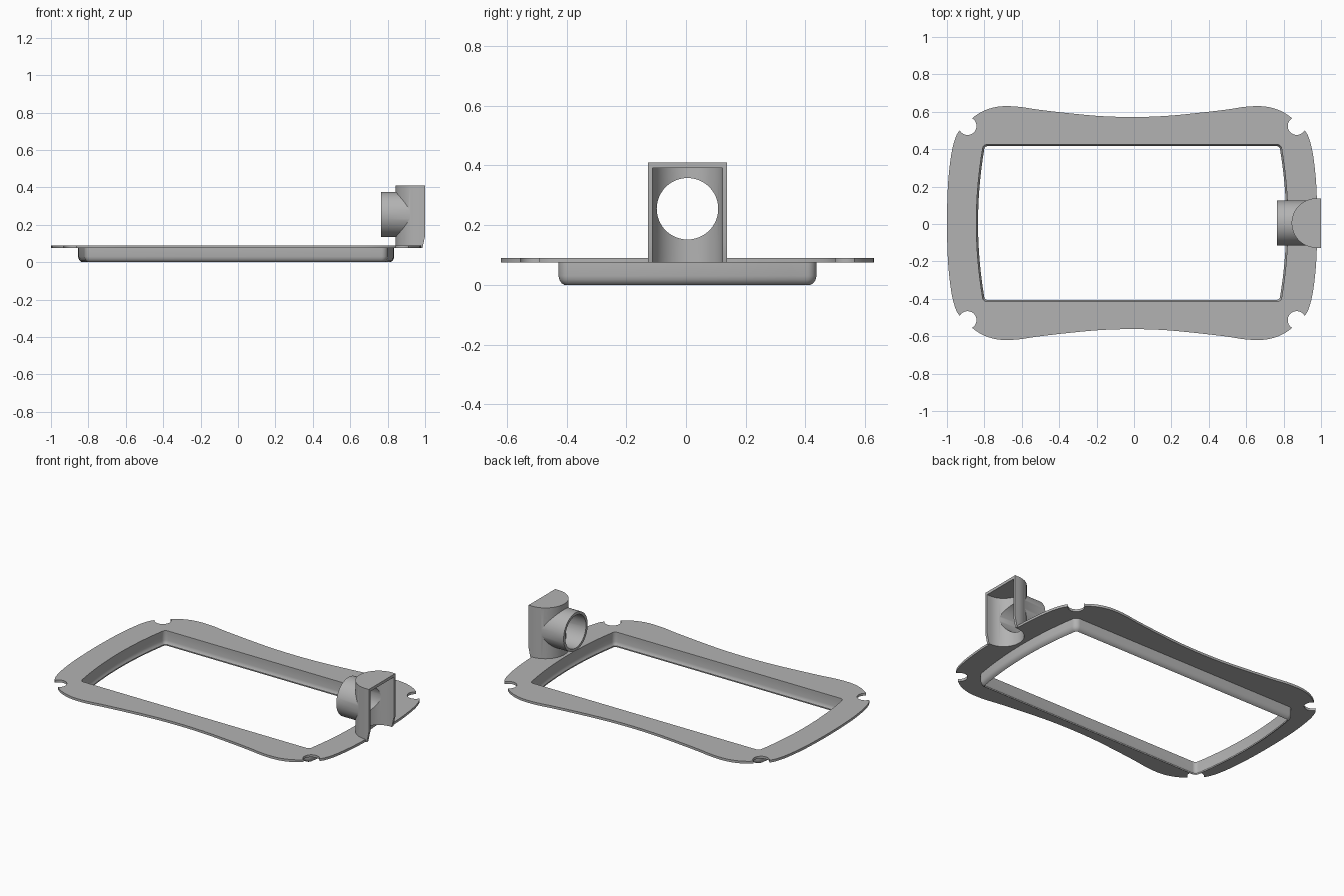
import bpy, bmesh, math
from mathutils import Vector

cube = bpy.data.objects.get("Cube")
if cube:
    bpy.data.objects.remove(cube, do_unlink=True)

CX, CY = -0.01, 0.005          # centre of the frame
PLATE_LOW, PLATE_TOP = 0.075, 0.09
PIPE_Z = 0.255

grey = bpy.data.materials.new("plain grey")
grey.use_nodes = True
grey.diffuse_color = (0.45, 0.45, 0.45, 1)
grey.node_tree.nodes["Principled BSDF"].inputs["Base Color"].default_value = (0.45, 0.45, 0.45, 1)


def make_object(name, bm):
    bmesh.ops.recalc_face_normals(bm, faces=bm.faces)
    mesh = bpy.data.meshes.new(name)
    bm.to_mesh(mesh)
    bm.free()
    mesh.materials.append(grey)
    obj = bpy.data.objects.new(name, mesh)
    bpy.context.collection.objects.link(obj)
    return obj


def prism(name, outline, low, high):
    bm = bmesh.new()
    face = bm.faces.new([bm.verts.new((x, y, low)) for x, y in outline])
    new = bmesh.ops.extrude_face_region(bm, geom=[face])["geom"]
    verts = [g for g in new if isinstance(g, bmesh.types.BMVert)]
    bmesh.ops.translate(bm, verts=verts, vec=(0, 0, high - low))
    return make_object(name, bm)


def pipe_rod(name, radius, x0, x1):
    circle = [(radius * math.cos(a), radius * math.sin(a))
              for a in (math.tau * i / 64 for i in range(64))]
    obj = prism(name, circle, 0, x1 - x0)
    for v in obj.data.vertices:
        x, y, z = v.co
        v.co = (x0 + z, CY + y, PIPE_Z + x)
    obj.data.flip_normals()
    bm = bmesh.new()
    bm.from_mesh(obj.data)
    bmesh.ops.recalc_face_normals(bm, faces=bm.faces)
    bm.to_mesh(obj.data)
    bm.free()
    return obj


def combine(target, tool, operation):
    mod = target.modifiers.new("boolean", 'BOOLEAN')
    mod.operation, mod.object, mod.solver = operation, tool, 'EXACT'
    bpy.context.view_layer.objects.active = target
    bpy.ops.object.modifier_apply(modifier=mod.name)
    bpy.data.objects.remove(tool, do_unlink=True)


def smooth(obj, degrees=30):
    bpy.ops.object.select_all(action='DESELECT')
    obj.select_set(True)
    bpy.context.view_layer.objects.active = obj
    bpy.ops.object.shade_smooth_by_angle(angle=math.radians(degrees))


def mirror_quarter(quarter):
    """Quarter from the +y axis to the +x axis, mirrored into a closed outline."""
    half = quarter + [(x, -y) for x, y in reversed(quarter[:-1])]
    full = half + [(-x, y) for x, y in reversed(half[1:-1])]
    return [(CX + x, CY + y) for x, y in full]


def spline(points, steps=5):
    pts = [Vector(p) for p in points]
    pts = [Vector((-pts[1].x, pts[1].y))] + pts + [Vector((pts[-2].x, -pts[-2].y))]
    out = []
    for a, b, c, d in zip(pts, pts[1:], pts[2:], pts[3:]):
        for i in range(steps):
            t = i / steps
            p = 0.5 * (2 * b + (c - a) * t + (2 * a - 5 * b + 4 * c - d) * t * t
                       + (3 * b - a - 3 * c + d) * t ** 3)
            out.append((p.x, p.y))
    return out + [tuple(pts[-2])]


def rim_outline(inset):
    """Rectangle with rounded corners and gently bowed short sides."""
    hy, corner, middle = 0.432 - inset, 0.812 - inset, 0.845 - inset
    r = 0.035 - inset * 0.8
    quarter = [(0, hy)]
    for i in range(9):
        a = math.pi / 2 * (1 - i / 8)
        quarter.append((corner - r + r * math.cos(a), hy - r + r * math.sin(a)))
    top = hy - r
    for i in range(1, 9):
        y = top * (1 - i / 8)
        quarter.append((middle - (middle - corner) * (y / top) ** 2, y))
    return mirror_quarter(quarter)


def d_shape(radius, flat_x, centre_x=0.975):
    arc = [(centre_x - radius * math.sin(a), CY + radius * math.cos(a))
           for a in (math.pi * i / 40 for i in range(41))]
    return [(flat_x, CY + radius)] + arc + [(flat_x, CY - radius)]


# Flange plate with waisted long sides
edge = spline([(0, 0.567), (0.17, 0.572), (0.335, 0.587), (0.5, 0.606), (0.6, 0.621),
               (0.68, 0.625), (0.74, 0.618), (0.80, 0.597), (0.853, 0.562),
               (0.923, 0.495), (0.95, 0.44), (0.968, 0.36), (0.982, 0.24),
               (0.988, 0.12), (0.99, 0)])
flange = prism("flange_plate", mirror_quarter(edge), PLATE_LOW, PLATE_TOP)
combine(flange, prism("opening", rim_outline(0.012), 0, 0.2), 'DIFFERENCE')

# Round corner notches
for sx in (-1, 1):
    for sy in (-1, 1):
        hole = [(CX + sx * 0.88 + 0.048 * math.cos(a), CY + sy * 0.519 + 0.048 * math.sin(a))
                for a in (math.tau * i / 40 for i in range(40))]
        combine(flange, prism("notch", hole, 0, 0.2), 'DIFFERENCE')
combine(flange, prism("socket_cut", d_shape(0.117, 1.1), 0, 0.2), 'DIFFERENCE')
smooth(flange)

# Thin rim below the flange, turned in at the bottom
profile = [(0, PLATE_LOW), (0, 0.03), (0.003, 0.017), (0.01, 0.006), (0.02, 0),
           (0.021, 0.008), (0.015, 0.017), (0.012, 0.03), (0.012, PLATE_LOW)]
bm = bmesh.new()
rings = [[bm.verts.new((x, y, z)) for x, y in rim_outline(inset)] for inset, z in profile]
count = len(rings[0])
for low, high in zip(rings, rings[1:] + rings[:1]):
    for i in range(count):
        j = (i + 1) % count
        bm.faces.new((low[i], low[j], high[j], high[i]))
rim = make_object("lower_rim", bm)
smooth(rim, 40)

# Half-round housing with a side pipe, open towards +x
housing = prism("pipe_housing", d_shape(0.132, 1.0), PLATE_LOW, 0.41)
combine(housing, pipe_rod("pipe", 0.12, 0.765, 0.97), 'UNION')
combine(housing, prism("housing_hollow", d_shape(0.117, 1.1), 0, 0.392), 'DIFFERENCE')
combine(housing, pipe_rod("pipe_bore", 0.103, 0.7, 1.05), 'DIFFERENCE')

# Tapered feet of the housing walls
wedge = prism("foot_taper", [(0.98, 0.05), (1.0, 0.14), (1.05, 0.14), (1.05, 0.05)], -0.3, 0.3)
for v in wedge.data.vertices:
    x, z, y = v.co
    v.co = (x, -y, z)
combine(housing, wedge, 'DIFFERENCE')
smooth(housing)
